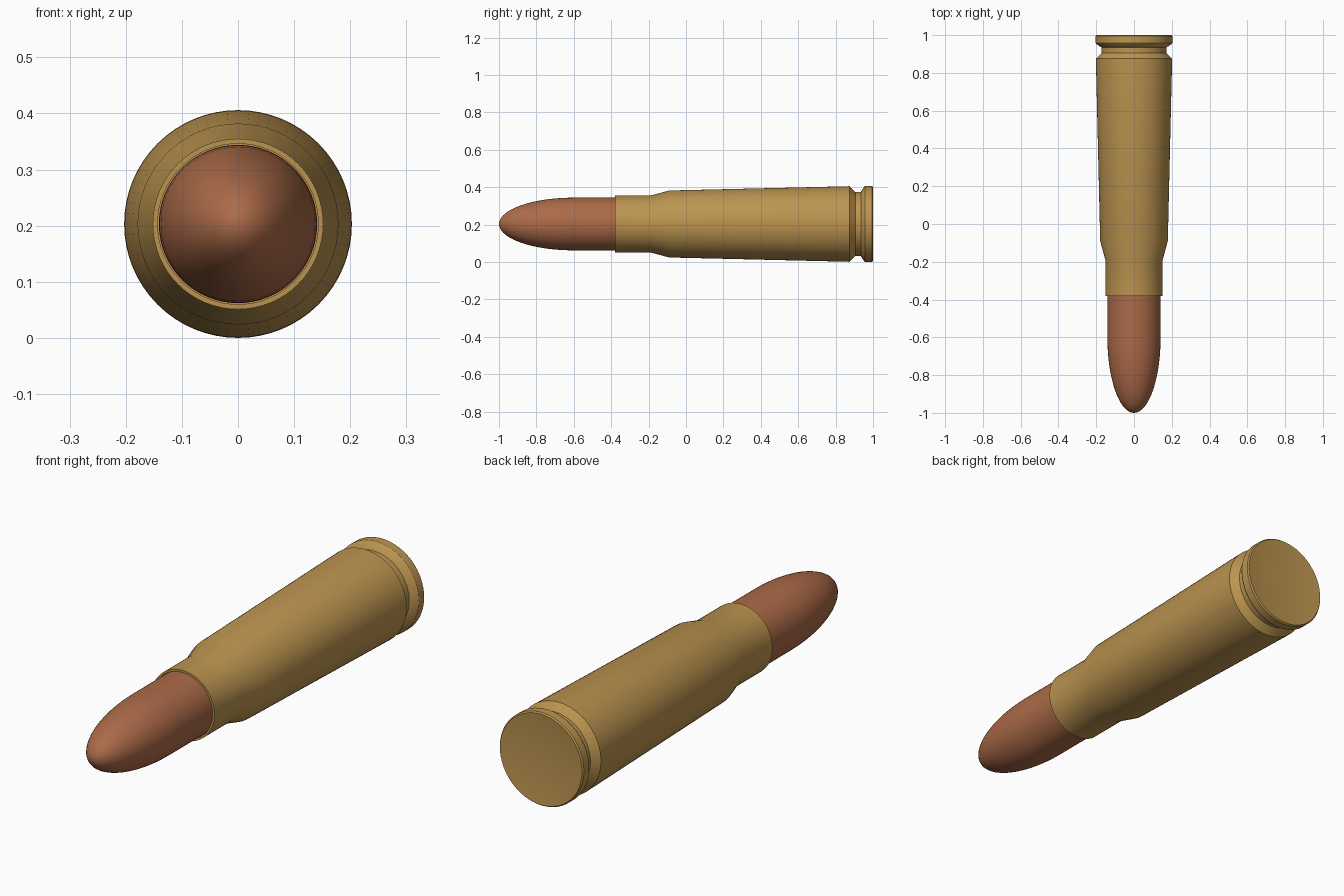
import bpy, bmesh, math

if "Cube" in bpy.data.objects:
    bpy.data.objects.remove(bpy.data.objects["Cube"])

AXIS_Z = 0.203   # height of the long axis
SEGMENTS = 64


def make_material(name, rgb):
    mat = bpy.data.materials.new(name)
    mat.diffuse_color = (*rgb, 1.0)
    mat.use_nodes = True
    mat.node_tree.nodes["Principled BSDF"].inputs["Base Color"].default_value = mat.diffuse_color
    return mat


def lathe(name, profile, mat):
    """Revolve (y, radius) points about the long axis; radius 0 gives a pole."""
    bm = bmesh.new()
    rings = []
    for y, r in profile:
        count = SEGMENTS if r > 0 else 1
        rings.append([bm.verts.new((r * math.cos(2 * math.pi * i / SEGMENTS), y,
                                    AXIS_Z + r * math.sin(2 * math.pi * i / SEGMENTS)))
                      for i in range(count)])
    for a, b in zip(rings, rings[1:]):
        for i in range(SEGMENTS):
            j = (i + 1) % SEGMENTS
            if len(a) == 1:
                bm.faces.new((a[0], b[i], b[j]))
            elif len(b) == 1:
                bm.faces.new((a[i], b[0], a[j]))
            else:
                bm.faces.new((a[i], b[i], b[j], a[j]))
    bmesh.ops.recalc_face_normals(bm, faces=bm.faces)
    mesh = bpy.data.meshes.new(name)
    bm.to_mesh(mesh)
    bm.free()
    mesh.materials.append(mat)
    obj = bpy.data.objects.new(name, mesh)
    bpy.context.collection.objects.link(obj)
    bpy.ops.object.select_all(action='DESELECT')
    obj.select_set(True)
    bpy.context.view_layer.objects.active = obj
    bpy.ops.object.shade_smooth_by_angle(angle=math.radians(30))
    return obj


brass = make_material("brass", (0.50, 0.295, 0.08))
copper = make_material("copper", (0.41, 0.145, 0.065))

# Casing: mouth, neck, shoulder, tapered body, groove, rim, dished base
lathe("casing", [
    (-0.36, 0.0), (-0.36, 0.143), (-0.38, 0.143), (-0.38, 0.152),
    (-0.19, 0.152), (-0.09, 0.179), (0.875, 0.202),
    (0.905, 0.172), (0.935, 0.172), (0.952, 0.199),
    (0.958, 0.203), (0.994, 0.203), (1.0, 0.198), (0.98, 0.0),
], brass)

# Rounded nose: half-ellipse curve leading into a straight shank
STEPS = 14
nose = [(-0.6 - 0.4 * math.cos(t), 0.141 * math.sin(t))
        for t in (math.pi / 2 * k / STEPS for k in range(STEPS + 1))]
nose[0] = (-1.0, 0.0)
lathe("nose", nose + [(-0.365, 0.141), (-0.365, 0.0)], copper)
